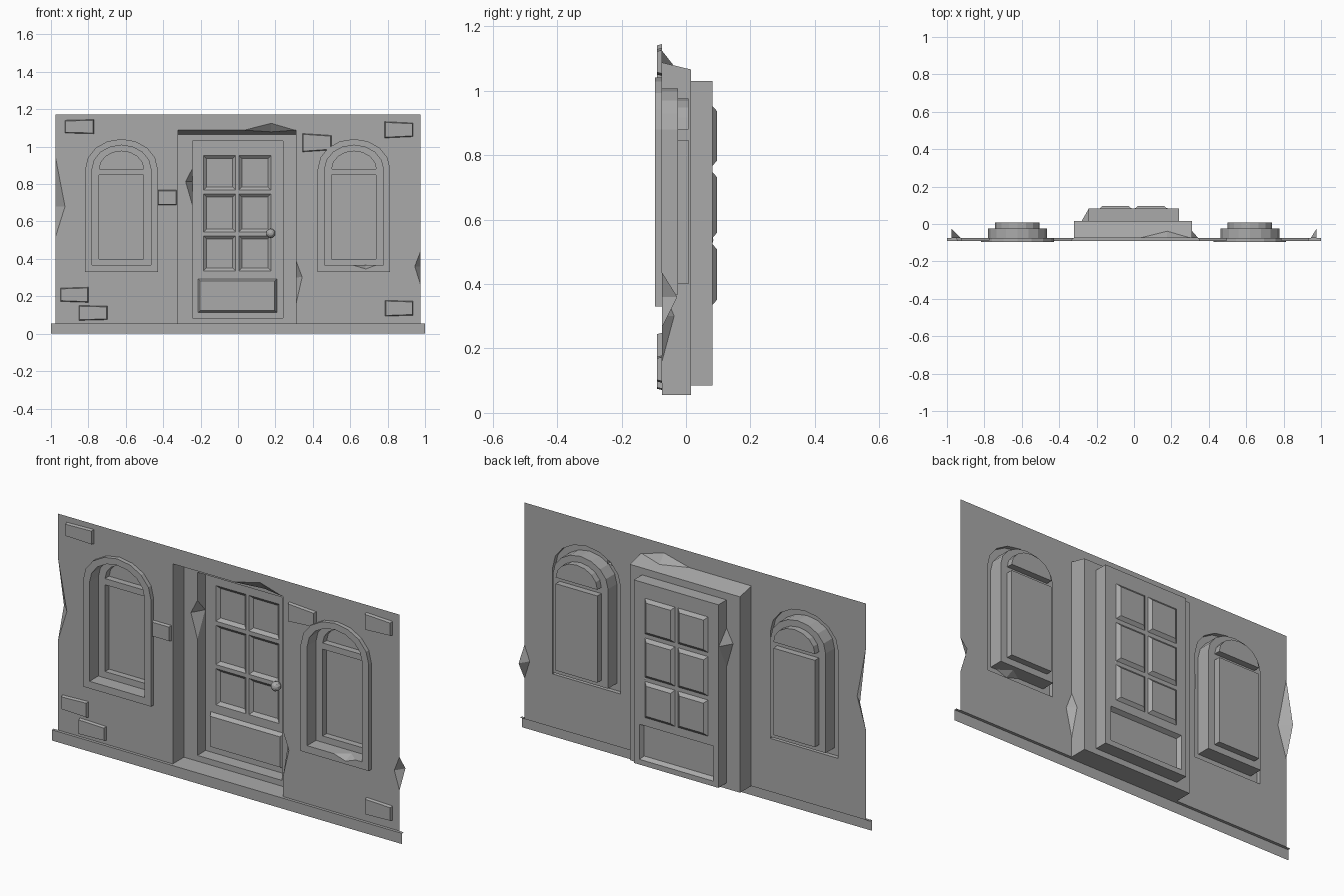
import bpy, bmesh, math
from mathutils import Vector as V

cube = bpy.data.objects.get("Cube")
if cube:
    bpy.data.objects.remove(cube)

stone = bpy.data.materials.new("plain grey")
stone.use_nodes = True
GREY = (0.4, 0.4, 0.4, 1)
stone.diffuse_color = GREY
stone.node_tree.nodes["Principled BSDF"].inputs["Base Color"].default_value = GREY

WALL, FRAME, BRICK = -0.075, -0.097, -0.09   # depths of the main layers
NICHE, DOOR, PANE = 0.016, 0.083, 0.097


def finish(bm, name):
    bmesh.ops.remove_doubles(bm, verts=bm.verts, dist=0.0005)
    me = bpy.data.meshes.new(name)
    bm.to_mesh(me)
    bm.free()
    me.materials.append(stone)
    ob = bpy.data.objects.new(name, me)
    bpy.context.collection.objects.link(ob)
    return ob


def face(bm, pts, ref, outward=False):
    """One polygon turned towards (or away from) a reference point."""
    f = bm.faces.new([bm.verts.new(p) for p in pts])
    f.normal_update()
    if (f.normal.dot(ref - f.calc_center_median()) < 0) != outward:
        f.normal_flip()


def sheet(bm, *loops):
    """Flat front-facing sheet: first loop is the outline, the rest are holes."""
    edges = []
    for loop in loops:
        vs = [bm.verts.new(p) for p in loop]
        edges += [bm.edges.new((a, b)) for a, b in zip(vs, vs[1:] + vs[:1])]
    made = bmesh.ops.triangle_fill(bm, use_beauty=True, edges=edges, normal=(0, -1, 0))
    for f in made["geom"]:
        if isinstance(f, bmesh.types.BMFace):
            f.normal_update()
            if f.normal.y > 0:
                f.normal_flip()


def tunnel(bm, front, back, chips={}, outward=False):
    """Side walls between two loops; chips break a notch out of a front edge.
    Returns the front loop including the notches."""
    ref = sum(front, V()) / len(front)
    if not outward:
        ref.y = min(p.y for p in front) - 0.01
    result, n = [], len(front)
    for i in range(n):
        a, b, c, d = front[i], front[(i + 1) % n], back[(i + 1) % n], back[i]
        result.append(a)
        side = [a, b, c, d]
        if i in chips:
            t0, t1, tm, out, depth = chips[i]
            s, e = a.lerp(b, t0), a.lerp(b, t1)
            tip = a.lerp(b, tm) + V(out)
            deep = a.lerp(b, tm).lerp(d.lerp(c, tm), depth)
            result += [s, tip, e]
            side = [a, s, deep, e, b, c, d]
            face(bm, [s, tip, deep], ref)
            face(bm, [tip, e, deep], ref)
        face(bm, side, ref, outward)
    return result


def rect(x0, x1, z0, z1, y):
    """Loop order: left side, top, right side, bottom."""
    return [V((x0, y, z0)), V((x0, y, z1)), V((x1, y, z1)), V((x1, y, z0))]


def arch(cx, w, z0, spring, rise, y, steps=8):
    """Round-headed outline; the first edge is the bottom."""
    pts = [V((cx - w, y, z0)), V((cx + w, y, z0))] if z0 < spring else []
    for k in range(steps + 1):
        a = math.pi * k / steps
        pts.append(V((cx + w * math.cos(a), y, spring + rise * math.sin(a))))
    return pts


def at(loop, y):
    return [V((p.x, y, p.z)) for p in loop]


def shrink(loop, border, y):
    c = sum(loop, V()) / len(loop)
    return [V((p.x - math.copysign(border, p.x - c.x), y,
               p.z - math.copysign(border, p.z - c.z))) for p in loop]


# Door niche: slanted lintel, plain jambs and broken corners
bm = bmesh.new()
opening = rect(-0.32, 0.31, 0.055, 1.088, WALL)
niche_back = rect(-0.32, 0.31, 0.055, 1.066, NICHE)
niche_edge = tunnel(bm, opening, niche_back, {
    1: (0.56, 0.99, 0.79, (0, 0, 0.037), 0.4),
    2: (0.675, 0.9, 0.76, (0.033, 0, 0), 0.42)})
inner = rect(-0.243, 0.24, 0.085, 1.03, NICHE)
inner_edge = tunnel(bm, inner, at(inner, DOOR),
                    {0: (0.635, 0.846, 0.77, (-0.037, 0, 0), 0.95)})
sheet(bm, niche_back, inner_edge)
finish(bm, "door_niche")

# Door leaf: six sunken panes and a raised lower panel
bm = bmesh.new()
holes = []
for x0, x1 in ((-0.184, -0.013), (0.005, 0.176)):
    for z0, z1 in ((0.336, 0.523), (0.544, 0.747), (0.768, 0.952)):
        hole = rect(x0, x1, z0, z1, DOOR)
        glass = shrink(hole, 0.016, PANE)
        tunnel(bm, hole, glass)
        sheet(bm, glass)
        holes.append(hole)
panel = rect(-0.214, 0.208, 0.112, 0.293, DOOR)
raised = shrink(panel, 0.012, DOOR - 0.022)
tunnel(bm, panel, raised, outward=True)
sheet(bm, raised)
sheet(bm, at(inner, DOOR), panel, *holes)
finish(bm, "door_leaf")

# Door knob
bpy.ops.mesh.primitive_uv_sphere_add(segments=10, ring_count=6, radius=0.025,
                                     location=(0.175, 0.06, 0.537),
                                     rotation=(math.pi / 2, 0, 0))
knob = bpy.context.object
knob.name = "door_knob"
knob.data.materials.append(stone)

# Arched windows: raised surround, reveal, lower pane and fanlight
window_holes = []
for side, cx in (("right", -0.623), ("left", 0.62)):
    bm = bmesh.new()
    outer = arch(cx, 0.194, 0.33, 0.88, 0.161, FRAME)
    reveal = arch(cx, 0.157, 0.367, 0.88, 0.128, FRAME)
    window_holes.append(at(outer, WALL))
    tunnel(bm, outer, window_holes[-1], outward=True)
    chips = {0: (0.48, 0.88, 0.7, (0, 0, -0.021), 0.65)} if side == "left" else {}
    sheet(bm, outer, tunnel(bm, reveal, at(reveal, -0.025), chips))
    lights = [rect(cx - 0.119, cx + 0.119, 0.4, 0.848, -0.025),
              arch(cx, 0.119, 0.88, 0.88, 0.096, -0.025)]
    for light in lights:
        tunnel(bm, light, at(light, 0.008))
        sheet(bm, at(light, 0.008))
    sheet(bm, at(reveal, -0.025), *lights)
    finish(bm, side + "_window")

# Wall sheet with broken outer edges
bm = bmesh.new()
edge_chips = []
for s, top, mid, low, cut in ((1, 0.437, 0.36, 0.265, 0.03), (-1, 0.94, 0.68, 0.52, 0.05)):
    x = s * 0.975
    t, tip, b = V((x, WALL, top)), V((x - s * cut, WALL, mid)), V((x, WALL, low))
    deep = V((x, WALL + 0.048, mid))
    for tri in ((t, tip, deep), (tip, b, deep)):
        face(bm, tri, V((0, -5, mid)))
    edge_chips.append([t, tip, b])
corners = rect(-0.975, 0.975, 0.055, 1.172, WALL)
outline = ([corners[0]] + niche_edge + [corners[3]] + edge_chips[0][::-1]
           + [corners[2], corners[1]] + edge_chips[1])
sheet(bm, outline, *window_holes)
finish(bm, "wall")

# Plinth strip with its narrow ledge
bm = bmesh.new()
plinth = rect(-1, 1, 0, 0.055, BRICK)
sheet(bm, plinth)
face(bm, [plinth[1], plinth[2], V((1, WALL, 0.055)), V((-1, WALL, 0.055))], V((0, 0, 5)))
finish(bm, "plinth")

# Loose bricks: x, z of the centre, width, height, and slight taper to the right
for i, (x, z, w, h, taper) in enumerate((
        (-0.848, 1.107, 0.155, 0.072, 0.004), (0.422, 1.021, 0.155, 0.088, -0.01),
        (0.86, 1.09, 0.152, 0.08, -0.007), (-0.379, 0.728, 0.102, 0.08, 0),
        (-0.875, 0.208, 0.15, 0.076, 0.005), (-0.775, 0.111, 0.152, 0.076, -0.004),
        (0.861, 0.136, 0.15, 0.08, -0.005))):
    bm = bmesh.new()
    base = rect(x - w / 2, x + w / 2, z - h / 2, z + h / 2, WALL)
    for p, sgn in zip(base, (1, -1, 1, -1)):
        p.z += sgn * taper / 2
    front = shrink(base, 0.004, BRICK)
    tunnel(bm, front, base, outward=True)
    sheet(bm, front)
    finish(bm, "brick_%d" % (i + 1))
